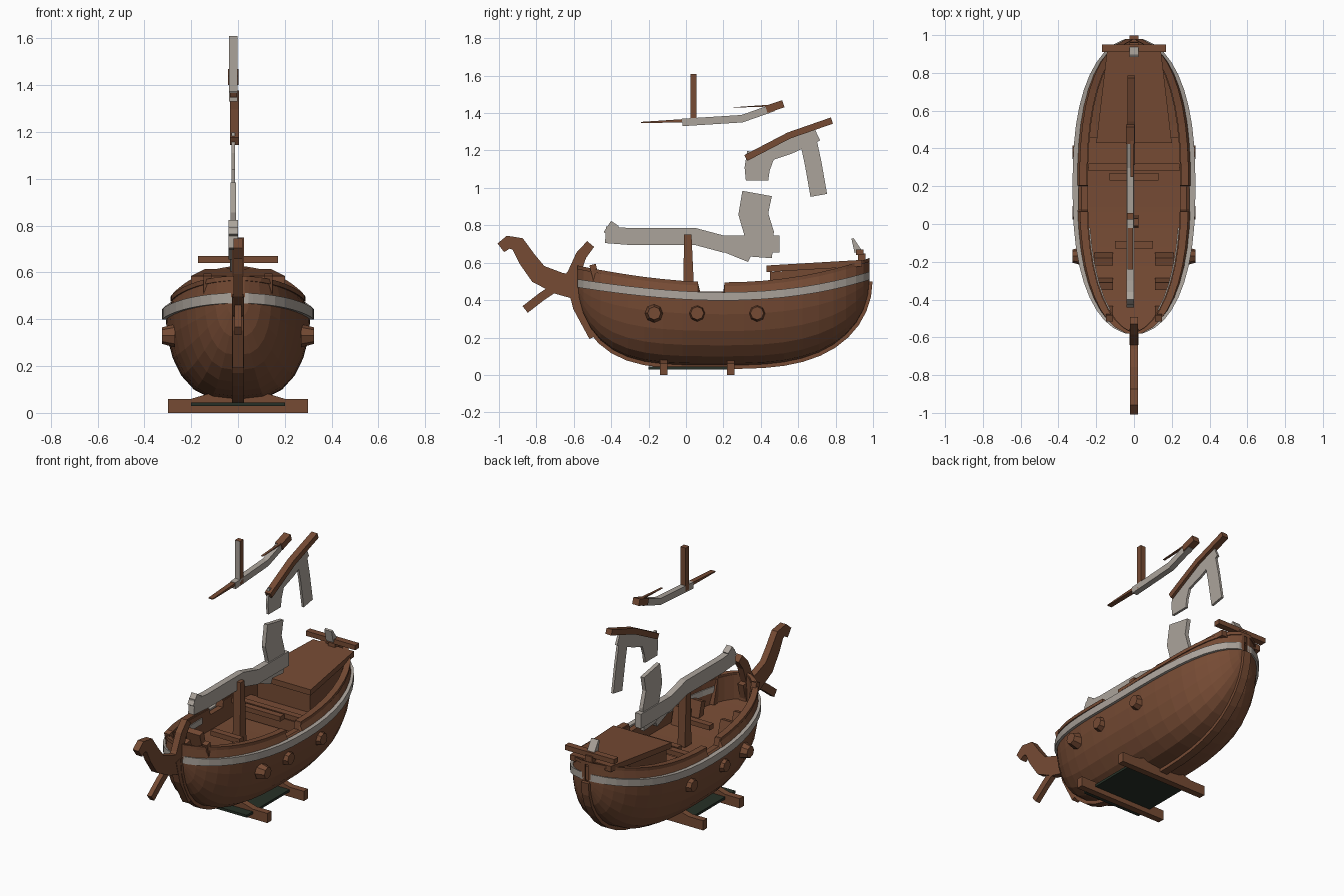
import bpy
import bmesh
import math
from mathutils import Vector

cube = bpy.data.objects.get("Cube")
if cube:
    bpy.data.objects.remove(cube, do_unlink=True)


def make_material(name, red, green, blue):
    material = bpy.data.materials.new(name)
    material.use_nodes = True
    color = (red, green, blue, 1)
    material.diffuse_color = color
    material.node_tree.nodes["Principled BSDF"].inputs["Base Color"].default_value = color
    return material


wood = make_material("warm brown wood", .18, .07, .034)
canvas = make_material("weathered grey", .41, .37, .33)
dark = make_material("dark green", .02, .03, .02)


def loft(name, rings, material):
    """Skin a list of closed rings and cap both ends."""
    bm = bmesh.new()
    loops = [[bm.verts.new(point) for point in ring] for ring in rings]
    for first, second in zip(loops, loops[1:]):
        for i in range(len(first)):
            bm.faces.new((first[i - 1], first[i], second[i], second[i - 1]))
    bm.faces.new(loops[0])
    bm.faces.new(loops[-1])
    bmesh.ops.recalc_face_normals(bm, faces=bm.faces)
    mesh = bpy.data.meshes.new(name)
    bm.to_mesh(mesh)
    bm.free()
    mesh.materials.append(material)
    obj = bpy.data.objects.new(name, mesh)
    bpy.context.scene.collection.objects.link(obj)
    return obj


def spar(name, path, thickness, depth, material, x=0, taper=1):
    """Flat timber or cloth strip along a path of (y, z) points, tapering to its end."""
    points = [Vector(point) for point in path]
    last = len(points) - 1
    rings = []
    for i, point in enumerate(points):
        tangent = (points[min(i + 1, last)] - points[max(i - 1, 0)]).normalized()
        scale = 1 + (taper - 1) * i / last
        offset = Vector((-tangent.y, tangent.x)) * depth * scale / 2
        low, high = point - offset, point + offset
        left, right = x + thickness / 2, x - thickness / 2
        rings.append([(left, *low), (left, *high), (right, *high), (right, *low)])
    return loft(name, rings, material)


def block(name, front, back, half_front, half_back, bottom, top, material, rise=0):
    """Box across the ship that may narrow and rise towards the stern."""
    rings = []
    for y, half, lift in ((front, half_front, 0), (back, half_back, rise)):
        low, high = bottom + lift, top + lift
        rings.append([(-half, y, low), (half, y, low), (half, y, high), (-half, y, high)])
    return loft(name, rings, material)


# Hull lines as functions of the lengthwise position u, from bow (-1) to stern (1)
gap_start, gap_end = .07, .2


def station(u):
    y = .2 + .78 * u
    width = max(.31 * math.sqrt(1 - abs(u) ** 2.5), .03)
    power = 4 if u < 0 else 3
    keel = .05 + .45 * (1 - math.sqrt(1 - abs(u) ** power))
    band = .42 + (.09 + .02 * u) * u * u
    in_gap = gap_start < y < gap_end
    rail = band + .025 if in_gap else .485 + (.11 + .02 * u) * u * u
    return y, width, keel, band, rail


steps = 22
positions = [-math.cos(math.pi * i / steps) for i in range(steps + 1)]
for edge in (gap_start, gap_end):
    positions += [(edge + shift - .2) / .78 for shift in (-.005, .005)]
stations = [station(u) for u in sorted(positions)]


# Hull section: full bilge, inward bulwark, sunken deck
def hull_ring(y, width, keel, band, rail):
    half = []
    for k in range(1, 7):
        angle = math.pi / 2 * k / 6
        half.append((width * math.sin(angle) ** .72, y, band - (band - keel) * math.cos(angle)))
    inner = max(width * .9 - .035, .01)
    floor = max(band - .07, keel + .005)
    half += [(width * .9, y, rail), (inner, y, rail), (inner, y, floor)]
    return [(0, y, keel)] + half + [(-x, y, z) for x, y, z in reversed(half)]


loft("hull", [hull_ring(*s) for s in stations], wood)
spar("keel", [(y, keel) for y, width, keel, band, rail in stations], .05, .035, wood)


def strip_ring(x, y, z, width, height):
    return [(x + a * width, y, z + b * height) for a, b in ((-1, -1), (1, -1), (1, 1), (-1, 1))]


for side, label in ((1, "left"), (-1, "right")):
    # Grey rubbing band, its inner lining at the bow, and rail caps
    loft(label + "_band", [strip_ring(side * w, y, band, .015, .022)
                           for y, w, keel, band, rail in stations], canvas)
    loft(label + "_bow_lining", [strip_ring(side * (w * .9 - .037), y, band + .02, .004, .018)
                                 for y, w, keel, band, rail in stations if -.5 < y < 0], canvas)
    for part, direction in (("bow", -1), ("stern", 1)):
        caps = [strip_ring(side * (w * .9 - .01), y, rail, .02, .01)
                for y, w, keel, band, rail in stations if direction * (y - .135) > .069]
        loft(f"{label}_{part}_rail", caps, wood)

    # Side shields, eight-sided and narrowing outwards
    for number, y in enumerate((-.17, .06, .38)):
        rings = []
        for x, radius in ((.27, .05), (.325, .035)):
            angles = [math.tau * k / 8 for k in range(8)]
            rings.append([(side * x, y + radius * math.cos(a), .33 + radius * math.sin(a))
                          for a in angles])
        loft(f"{label}_shield_{number + 1}", rings, wood)

    # Bow posts and inside ribs
    spar(label + "_bow_post", [(-.45, .4), (-.5, .59)], .035, .035, wood, x=side * .13)
    for y in (-.3, -.17):
        spar(label + "_rib", [(y, .36), (y - .03, .47)], .1, .04, wood, x=side * .16)

# Curled stem head, horn and brace
spar("stem_head", [(-.55, .46), (-.68, .49), (-.79, .54), (-.85, .62), (-.9, .7), (-.95, .71),
                   (-.99, .68)], .04, .13, wood, taper=.45)
spar("stem_horn", [(-.66, .45), (-.6, .54), (-.56, .64), (-.51, .7)], .04, .08, wood, taper=.6)
spar("stem_brace", [(-.65, .5), (-.77, .42), (-.86, .35)], .03, .045, wood)
spar("stem_foot", [(-.61, .5), (-.58, .36), (-.5, .2)], .045, .06, wood, taper=.6)

# Stern cabin, its roof and the step before it
block("cabin", .45, .88, .18, .14, .36, .55, wood, rise=.03)
block("cabin_roof", .43, .94, .2, .14, .55, .585, wood, rise=.03)
block("aft_step", .3, .46, .25, .24, .36, .43, wood)

# Thwarts and stern crossbeam
for name, y, half, z in (("aft_thwart", .3, .24, .46), ("middle_thwart", .25, .13, .46),
                         ("forward_thwart", -.11, .1, .45)):
    block(name, y - .02, y + .02, half, half, z - .015, z + .015, wood)
block("stern_crossbeam", .91, .95, .17, .17, .64, .67, wood)
spar("stern_post", [(.94, .58), (.94, .65)], .05, .04, wood)
spar("stern_trim", [(.92, .66), (.89, .73)], .05, .04, canvas, taper=.3)

# Lower mast and furled sail on the boom
spar("lower_mast", [(.015, .36), (.01, .75)], .05, .065, wood, taper=.6)
spar("boom_sail", [(-.43, .75), (-.3, .74), (.05, .74), (.2, .7), (.5, .7)], .04, .09, canvas, x=-.02)
spar("boom_sail_end", [(-.42, .75), (-.38, .81)], .04, .05, canvas, x=-.02)
spar("boom_sail_fold", [(.2, .69), (.34, .62)], .03, .06, canvas, x=-.02, taper=.6)
spar("raised_sail", [(.38, .63), (.39, .76), (.36, .86), (.38, .97)], .025, .16, canvas, x=-.02)

# Slanted yard with two hanging flaps of torn sail
spar("slanted_yard", [(.32, 1.16), (.55, 1.28), (.78, 1.36)], .04, .035, wood, x=-.015)
spar("torn_sail_web", [(.37, 1.16), (.55, 1.22), (.7, 1.29)], .015, .08, canvas, x=-.02)
spar("torn_sail_front_flap", [(.4, 1.18), (.38, 1.1), (.38, 1.04)], .015, .15, canvas, x=-.02, taper=.8)
spar("torn_sail_back_flap", [(.65, 1.27), (.68, 1.13), (.71, .96)], .015, .09, canvas, x=-.02)

# Upper yard with furled sail
spar("upper_sail", [(-.02, 1.35), (.3, 1.37), (.47, 1.43)], .035, .04, canvas, x=-.02)
spar("upper_yard_tip", [(.43, 1.42), (.52, 1.45)], .045, .04, wood, x=-.02)
spar("upper_yard_front", [(.02, 1.36), (-.24, 1.35)], .03, .02, wood, x=-.02, taper=.3)
spar("upper_yard_splinter", [(.45, 1.44), (.25, 1.43)], .015, .01, wood, x=-.01, taper=.2)

# Mast top, grey on the side facing the bow
mast_top = spar("mast_top", [(.04, 1.34), (.04, 1.61)], .035, .034, wood, x=-.02)
mast_top.data.materials.append(canvas)
for face in mast_top.data.polygons:
    face.material_index = 1 if face.normal.y < -.9 else 0

# Cradle: flared cross beams and the dark panel between
for y, label in ((-.12, "front"), (.24, "rear")):
    rings = []
    for k in range(-3, 4):
        top = .09 if abs(k) < 2 else .06
        rings.append([(k / 10, y - .02, 0), (k / 10, y + .02, 0),
                      (k / 10, y + .02, top), (k / 10, y - .02, top)])
    loft(label + "_cradle", rings, wood)
block("cradle_panel", -.2, .25, .2, .2, .03, .045, dark)
